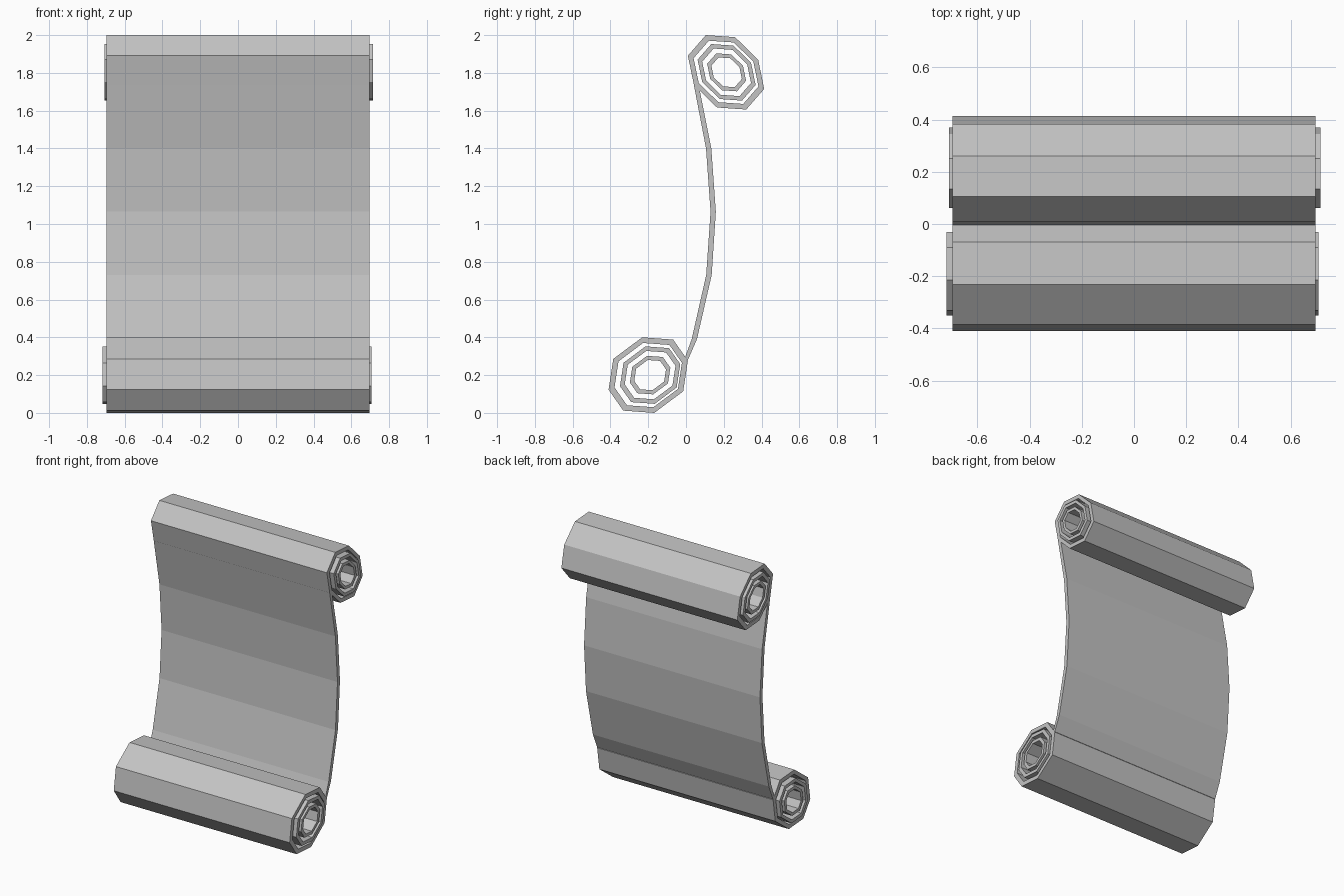
import bpy
import bmesh

cube = bpy.data.objects.get("Cube")
if cube:
    bpy.data.objects.remove(cube)

grey = bpy.data.materials.new("plain grey")
grey.use_nodes = True
COLOUR = (0.55, 0.55, 0.55, 1)
grey.diffuse_color = COLOUR
grey.node_tree.nodes["Principled BSDF"].inputs["Base Color"].default_value = COLOUR

HALF = 0.695  # half the width of the sheet


def finish(name, bm):
    bmesh.ops.recalc_face_normals(bm, faces=bm.faces)
    mesh = bpy.data.meshes.new(name)
    bm.to_mesh(mesh)
    bm.free()
    mesh.materials.append(grey)
    bpy.context.collection.objects.link(bpy.data.objects.new(name, mesh))


def loop(bm, x, points):
    return [bm.verts.new((x, y, z)) for y, z in points]


def bridge(bm, a, b):
    for i in range(len(a)):
        j = (i + 1) % len(a)
        bm.faces.new((a[i], a[j], b[j], b[i]))


def tube(name, centre, octagon, outer, inner, left, right):
    """Hollow eight-sided tube lying along x."""
    bm = bmesh.new()

    def ring(x, s):
        return loop(bm, x, [(centre[0] + y * s, centre[1] + z * s) for y, z in octagon])

    rings = [ring(left, outer), ring(right, outer), ring(right, inner), ring(left, inner)]
    for i in range(4):
        bridge(bm, rings[i], rings[(i + 1) % 4])
    finish(name, bm)


def octagon(half):
    """Complete a half outline by point symmetry."""
    return half + [(-y, -z) for y, z in half]


# Hanging sheet: front edge down, back edge up
front = [(0.042, 1.735), (0.106, 1.40), (0.130, 1.065), (0.107, 0.73), (0.03, 0.39), (-0.01, 0.28)]
back = [(0.010, 0.28), (0.058, 0.39), (0.136, 0.73), (0.158, 1.065), (0.134, 1.40), (0.072, 1.71)]
bm = bmesh.new()
a = loop(bm, -HALF, front + back)
b = loop(bm, HALF, front + back)
bridge(bm, a, b)
# End strips as matching pairs across the thickness
last = len(a) - 1
for side in (a, b):
    for i in range(len(front) - 1):
        bm.faces.new((side[i], side[i + 1], side[last - i - 1], side[last - i]))
finish("sheet", bm)

# Rolled ends: each has three nested turns, the inner ones slightly longer
top_outline = octagon([(-0.202, 0.088), (-0.107, 0.197), (0.048, 0.186), (0.170, 0.067)])
low_outline = octagon([(-0.210, -0.077), (-0.185, 0.086), (-0.032, 0.200), (0.132, 0.188)])
rolls = [
    ("top", (0.212, 1.803), 0.003, top_outline, -0.708, 0.714),
    ("bottom", (-0.2, 0.2), 0.01, low_outline, -0.718, 0.706),
]
turns = [("outer", 1.0, 0.85), ("middle", 0.76, 0.64), ("inner", 0.51, 0.40)]
for roll, centre, shift, outline, left, right in rolls:
    for turn, outer, inner in turns:
        if turn == "outer":
            tube(f"{roll}_roll_{turn}", centre, outline, outer, inner, -HALF, HALF)
        else:
            moved = (centre[0] + shift, centre[1])
            tube(f"{roll}_roll_{turn}", moved, outline, outer, inner, left, right)
